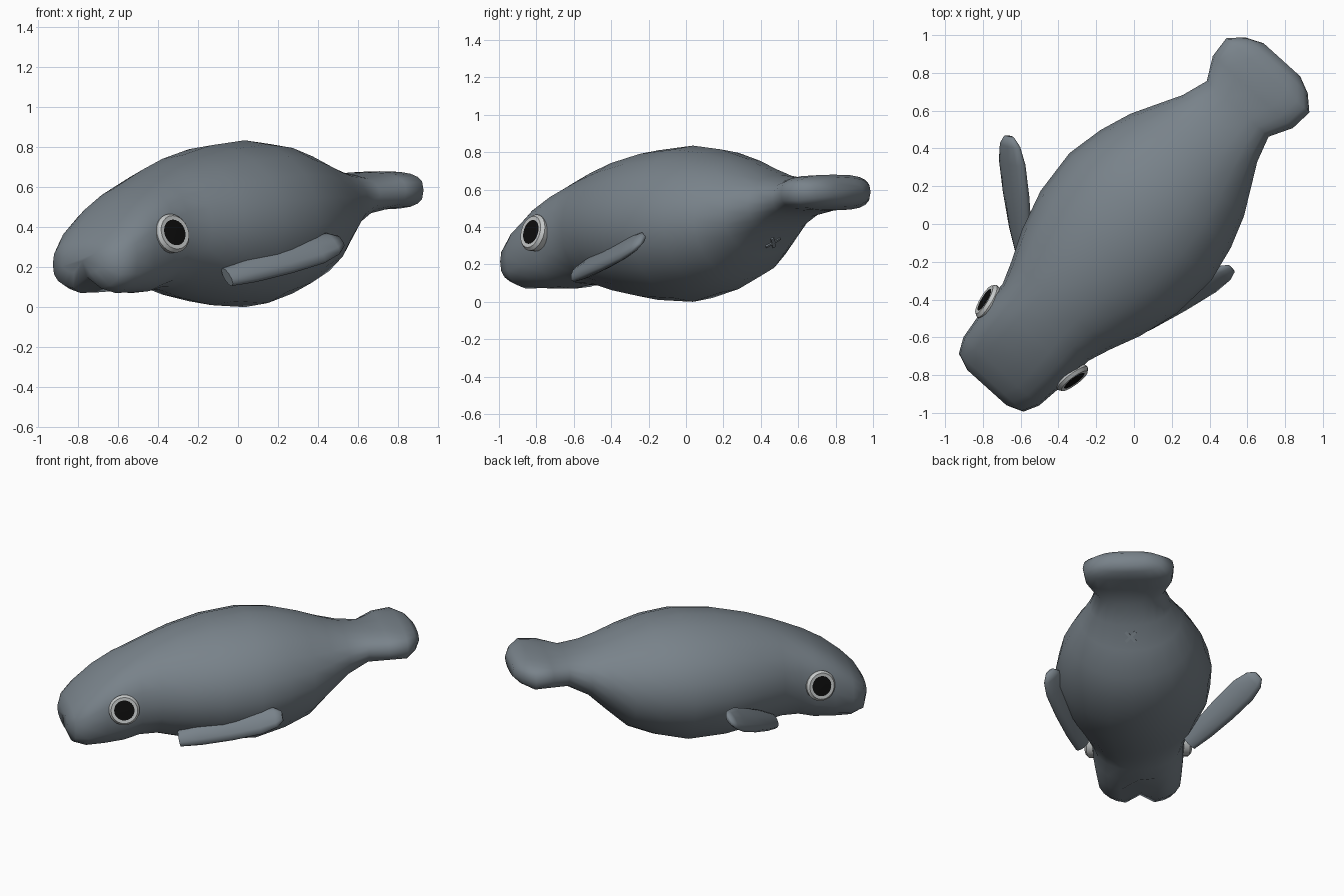
import bpy
import bmesh
from math import sin, cos, pi, radians, copysign
from mathutils import Matrix, Vector

default = bpy.data.objects.get("Cube")
if default:
    bpy.data.objects.remove(default, do_unlink=True)

# The animal is built nose towards -x, then turned to its diagonal heading
TURN = Matrix.Rotation(radians(48), 4, "Z")


def make_material(name, red, green, blue):
    material = bpy.data.materials.new(name)
    material.use_nodes = True
    colour = (red, green, blue, 1)
    material.diffuse_color = colour
    shader = material.node_tree.nodes["Principled BSDF"]
    shader.inputs["Base Color"].default_value = colour
    shader.inputs["Roughness"].default_value = 0.7
    return material


skin = make_material("slate grey skin", 0.19, 0.225, 0.255)
eye_white = make_material("pale grey eye", 0.55, 0.57, 0.57)
pupil_black = make_material("black pupil", 0.004, 0.004, 0.004)


def finish(name, bm, materials, angle=80):
    """Turn the mesh to its heading and make a smooth shaded object."""
    bmesh.ops.recalc_face_normals(bm, faces=bm.faces)
    bm.transform(TURN)
    mesh = bpy.data.meshes.new(name)
    bm.to_mesh(mesh)
    bm.free()
    for material in materials:
        mesh.materials.append(material)
    obj = bpy.data.objects.new(name, mesh)
    bpy.context.collection.objects.link(obj)
    bpy.ops.object.select_all(action="DESELECT")
    obj.select_set(True)
    bpy.context.view_layer.objects.active = obj
    bpy.ops.object.shade_smooth_by_angle(angle=radians(angle))
    return obj


def loft(rings):
    """Skin a list of point rings and cap both ends."""
    bm = bmesh.new()
    loops = [[bm.verts.new(point) for point in ring] for ring in rings]
    count = len(loops[0])
    for first, second in zip(loops, loops[1:]):
        for i in range(count):
            j = (i + 1) % count
            bm.faces.new((first[i], first[j], second[j], second[i]))
    bm.faces.new(loops[0])
    bm.faces.new(loops[-1])
    return bm


def rounded(angle, power):
    """Point on a unit superellipse, starting at the bottom."""
    across, up = sin(angle), -cos(angle)
    return (copysign(abs(across) ** (2 / power), across),
            copysign(abs(up) ** (2 / power), up))


# Body with muzzle and paddle tail: position, half width, bottom, top, squareness
stations = [
    (-1.165, .14, .17, .28, 2.5), (-1.13, .23, .09, .34, 2.6),
    (-1.05, .27, .065, .42, 2.8), (-.93, .285, .065, .52, 2.8),
    (-.8, .3, .07, .6, 2.6), (-.7, .305, .09, .65, 2.4),
    (-.58, .35, .085, .705, 2.1), (-.42, .42, .045, .76, 2),
    (-.2, .485, .01, .81, 2), (.05, .505, 0, .835, 2),
    (.25, .465, .05, .815, 2), (.42, .405, .12, .77, 2),
    (.56, .33, .25, .72, 2), (.68, .265, .37, .68, 2.2),
    (.82, .22, .45, .66, 2.4), (.94, .285, .485, .675, 2.8),
    (1.06, .295, .49, .68, 3), (1.13, .22, .51, .665, 2.6),
    (1.17, .13, .54, .63, 2.4),
]
SIDES = 20
body_rings = []
for along, half, bottom, top, power in stations:
    ring = []
    for i in range(SIDES):
        across, up = rounded(2 * pi * i / SIDES, power)
        height = (bottom + top) / 2 + up * (top - bottom) / 2
        # cleft between the two upper lip lobes
        if i == 0 and along < -0.9:
            height += 0.06
        ring.append(Vector((along, across * half, height)))
    body_rings.append(ring)
finish("body", loft(body_rings), [skin])


# Flippers: flattened paddles, one tucked against the side and one held out
def flipper(name, root, tip, chord_hint):
    root, tip = Vector(root), Vector(tip)
    axis = (tip - root).normalized()
    chord = Vector(chord_hint)
    chord = (chord - axis * chord.dot(axis)).normalized()
    normal = axis.cross(chord)
    outline = [(0, .055, .03), (.2, .075, .04), (.5, .09, .038),
               (.78, .092, .032), (.93, .07, .025), (1, .035, .015)]
    rings = []
    for part, width, thick in outline:
        centre = root.lerp(tip, part)
        ring = []
        for i in range(10):
            across, up = rounded(2 * pi * i / 10, 2)
            ring.append(centre + chord * across * width + normal * up * thick)
        rings.append(ring)
    finish(name, loft(rings), [skin])


flipper("left_flipper", (-.47, -.35, .15), (.17, -.54, .33), (.1, .6, .7))
flipper("right_flipper", (-.5, .34, .17), (-.1, .8, .43), (.17, -.02, .2))


# Eyes: low round discs with a pale rim and a black centre
def eye(name, side):
    facing = Vector((-.2, side, .25)).normalized()
    place = Matrix.Translation((-.825, side * .305, .37))
    place = place @ facing.to_track_quat("Z", "Y").to_matrix().to_4x4()
    profile = [(.09, -.06), (.1, 0), (.086, .018), (.066, .016), (.03, .02)]
    rings = []
    for radius, height in profile:
        ring = []
        for i in range(24):
            turn = 2 * pi * i / 24
            point = Vector((radius * cos(turn), radius * sin(turn), height))
            ring.append(place @ point)
        rings.append(ring)
    bm = loft(rings)
    centre = place.translation
    for face in bm.faces:
        offset = face.calc_center_median() - centre
        depth = offset.dot(facing)
        radius = (offset - facing * depth).length
        face.material_index = 1 if depth > 0 and radius < 0.06 else 0
    finish(name, bm, [eye_white, pupil_black], 40)


eye("left_eye", -1)
eye("right_eye", 1)

# Small crossed crease under the tail root
bm = bmesh.new()
slope = Matrix.Translation((.625, 0, .318)) @ Matrix.Rotation(radians(-45), 4, "Y")
for turn in (45, -45):
    shape = Matrix.Diagonal((.09, .018, .014, 1))
    bmesh.ops.create_cube(
        bm, size=1, matrix=slope @ Matrix.Rotation(radians(turn), 4, "Z") @ shape)
finish("belly_crease", bm, [skin])
